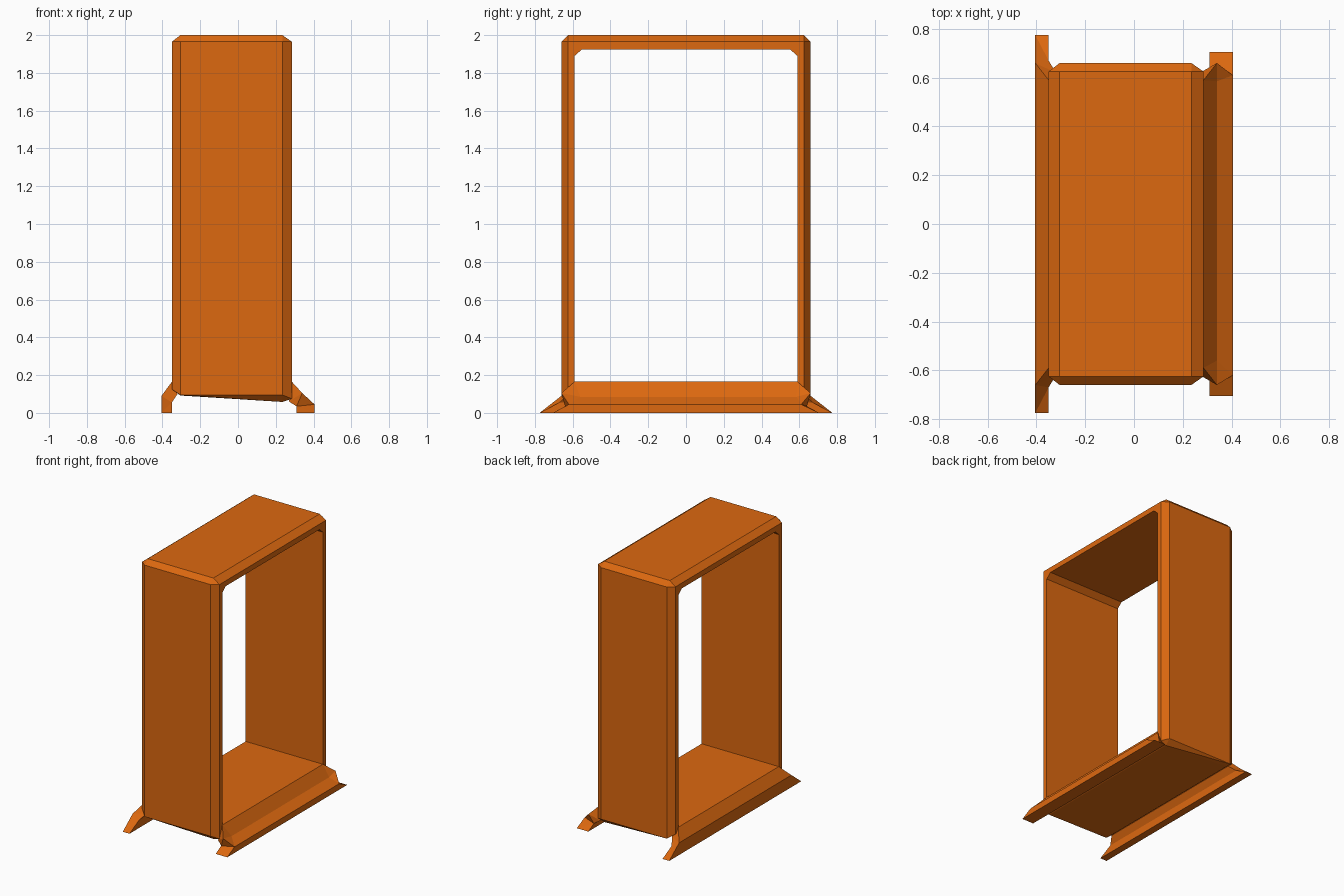
import bpy, bmesh

if "Cube" in bpy.data.objects:
    bpy.data.objects.remove(bpy.data.objects["Cube"])

mat = bpy.data.materials.new("orange")
mat.diffuse_color = (0.72, 0.14, 0.005, 1)
mat.use_nodes = True
mat.node_tree.nodes["Principled BSDF"].inputs["Base Color"].default_value = mat.diffuse_color


def finish(name, bm):
    bmesh.ops.recalc_face_normals(bm, faces=bm.faces)
    me = bpy.data.meshes.new(name)
    bm.to_mesh(me)
    bm.free()
    me.materials.append(mat)
    ob = bpy.data.objects.new(name, me)
    bpy.context.collection.objects.link(ob)
    return ob


def skirt(name, profile, lower, upper, apex=None):
    """Strip along y; each profile point is (x, z, front half length, back half length)."""
    bm = bmesh.new()
    ends = [[bm.verts.new((x, -f, z)) for x, z, f, b in profile],
            [bm.verts.new((x, b, z)) for x, z, f, b in profile]]
    n = len(profile)
    for i in range(n):
        j = (i + 1) % n
        bm.faces.new((ends[0][i], ends[0][j], ends[1][j], ends[1][i]))
    for side, ring in zip((-1, 1), ends):
        bm.faces.new([ring[i] for i in lower])
        if apex:
            # pointed flare at the strip end
            tip = bm.verts.new((apex[0], side * apex[2], apex[1]))
            for a, b in zip(upper, upper[1:] + upper[:1]):
                if (a, b) != (lower[0], lower[-1]):
                    bm.faces.new((ring[a], ring[b], tip))
            bm.faces.new((ring[lower[0]], ring[lower[-1]], tip))
        else:
            bm.faces.new([ring[i] for i in upper])
    bmesh.ops.triangulate(bm, faces=bm.faces)
    return finish(name, bm)


# Chamfered outer shell of the frame, with a sloping underside
bm = bmesh.new()
for s in (-1, 1):
    for x, z in ((-0.35, 0.125), (0.285, 0.075)):
        bm.verts.new((x, s * 0.625, z))
        bm.verts.new((x, s * 0.625, 1.965))
    for x, z in ((-0.305, 0.092), (0.235, 0.058)):
        bm.verts.new((x, s * 0.66, 0.095))
        bm.verts.new((x, s * 0.66, 1.965))
        bm.verts.new((x, s * 0.62, z))
        bm.verts.new((x, s * 0.625, 2.0))
bmesh.ops.convex_hull(bm, input=bm.verts)
bmesh.ops.dissolve_limit(bm, angle_limit=0.01, verts=bm.verts, edges=bm.edges)
frame = finish("frame", bm)

# Opening with clipped top corners
bm = bmesh.new()
opening = [(-0.59, 0.165), (0.59, 0.165), (0.59, 1.89),
           (0.55, 1.925), (-0.55, 1.925), (-0.59, 1.89)]
face = bm.faces.new([bm.verts.new((-1, y, z)) for y, z in opening])
ext = bmesh.ops.extrude_face_region(bm, geom=[face])
bmesh.ops.translate(bm, vec=(2, 0, 0),
                    verts=[v for v in ext["geom"] if isinstance(v, bmesh.types.BMVert)])
cutter = finish("opening_cutter", bm)
cutter.hide_render = True
mod = frame.modifiers.new("opening", 'BOOLEAN')
mod.operation = 'DIFFERENCE'
mod.solver = 'EXACT'
mod.object = cutter
bpy.context.view_layer.objects.active = frame
bpy.ops.object.modifier_apply(modifier=mod.name)
bpy.data.objects.remove(cutter)

# Left skirt with long pointed feet
skirt("left_skirt",
      [(-0.35, 0.165, 0.59, 0.59), (-0.405, 0.09, 0.66, 0.66),
       (-0.405, 0, 0.775, 0.775), (-0.35, 0, 0.775, 0.775),
       (-0.35, 0.055, 0.67, 0.67), (-0.32, 0.10, 0.62, 0.62)],
      [1, 2, 3, 4], [0, 1, 4, 5])

# Right skirt with a hollow slope and flared ends
skirt("right_skirt",
      [(0.285, 0.165, 0.59, 0.59), (0.34, 0.085, 0.56, 0.585),
       (0.405, 0.045, 0.62, 0.61), (0.405, 0, 0.705, 0.705),
       (0.31, 0, 0.705, 0.705), (0.31, 0.035, 0.64, 0.64),
       (0.27, 0.06, 0.62, 0.62)],
      [2, 3, 4, 5], [0, 1, 2, 5, 6], apex=(0.34, 0.105, 0.66))
